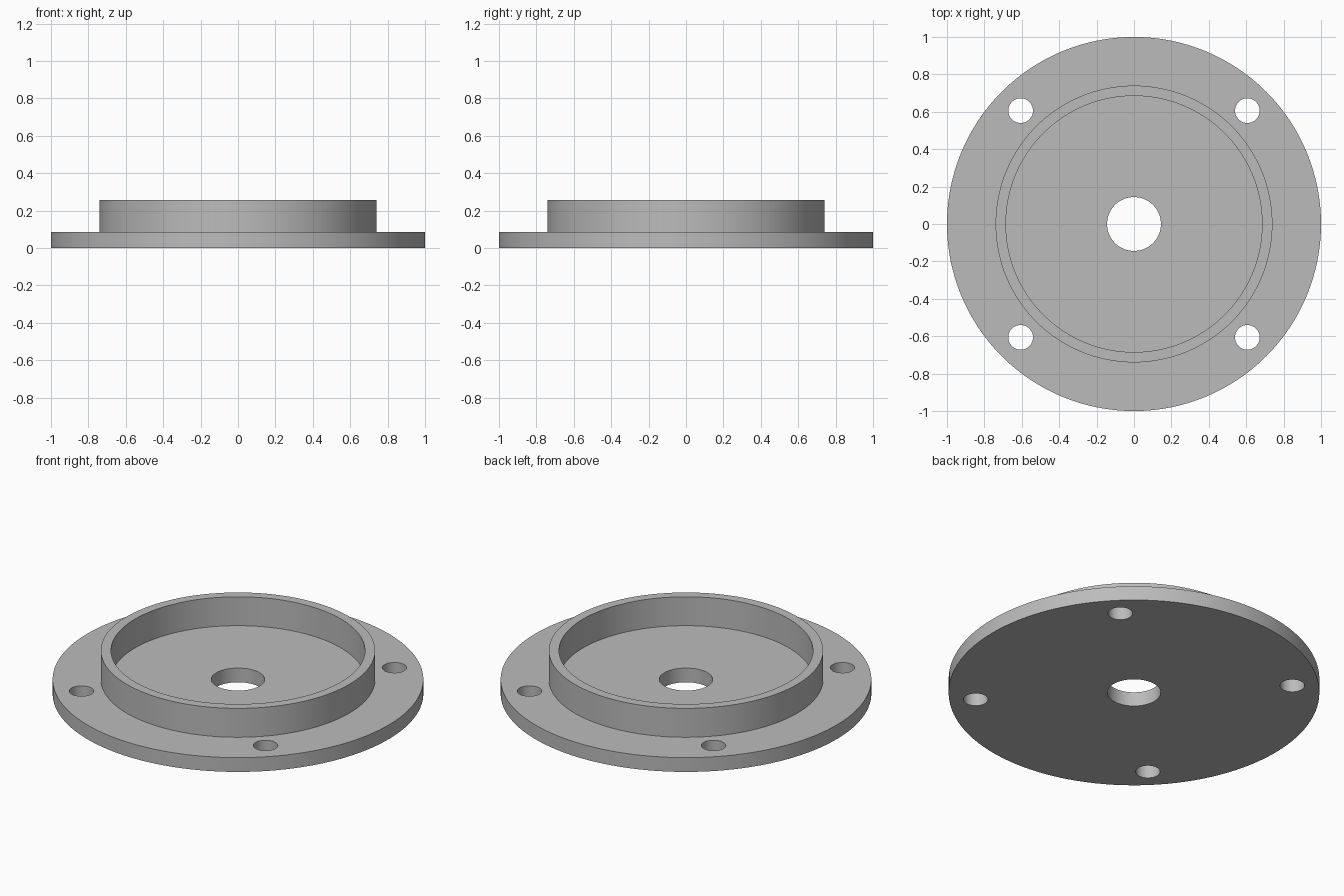
import bpy, math

if "Cube" in bpy.data.objects:
    bpy.data.objects.remove(bpy.data.objects["Cube"])

SEG = 128
FLANGE_TOP, RIM_TOP = 0.085, 0.257

grey = bpy.data.materials.new("plain grey")
grey.diffuse_color = (0.5, 0.5, 0.5, 1)
grey.use_nodes = True
grey.node_tree.nodes["Principled BSDF"].inputs["Base Color"].default_value = grey.diffuse_color


def lathe(name, profile):
    """Revolve a closed (radius, z) profile about the z axis."""
    n = len(profile)
    verts, faces = [], []
    for i in range(SEG):
        a = 2 * math.pi * i / SEG
        verts += [(r * math.cos(a), r * math.sin(a), z) for r, z in profile]
        k = (i + 1) % SEG
        for j in range(n):
            m = (j + 1) % n
            faces.append((i * n + j, k * n + j, k * n + m, i * n + m))
    mesh = bpy.data.meshes.new(name)
    mesh.from_pydata(verts, [], faces)
    mesh.materials.append(grey)
    obj = bpy.data.objects.new(name, mesh)
    bpy.context.collection.objects.link(obj)
    return obj


# Flange plate with centre bore and raised rim, in one section
flange = lathe("flange_with_rim", [
    (0.144, 0), (1.0, 0), (1.0, FLANGE_TOP), (0.74, FLANGE_TOP),
    (0.74, RIM_TOP), (0.685, RIM_TOP), (0.685, FLANGE_TOP), (0.144, FLANGE_TOP)])

# Four bolt holes on the diagonals
for sx in (-1, 1):
    for sy in (-1, 1):
        bpy.ops.mesh.primitive_cylinder_add(
            vertices=48, radius=0.066, depth=0.4, location=(sx * 0.606, sy * 0.606, 0))
        cutter = bpy.context.object
        cutter.name = "bolt_hole_cutter"
        cutter.data.materials.append(grey)
        mod = flange.modifiers.new("bolt_hole", 'BOOLEAN')
        mod.operation, mod.solver, mod.object = 'DIFFERENCE', 'EXACT', cutter
        bpy.ops.object.select_all(action='DESELECT')
        flange.select_set(True)
        bpy.context.view_layer.objects.active = flange
        bpy.ops.object.modifier_apply(modifier=mod.name)
        bpy.data.objects.remove(cutter)

# Smooth round walls, crisp edges
bpy.ops.object.shade_smooth_by_angle(angle=math.radians(30))
